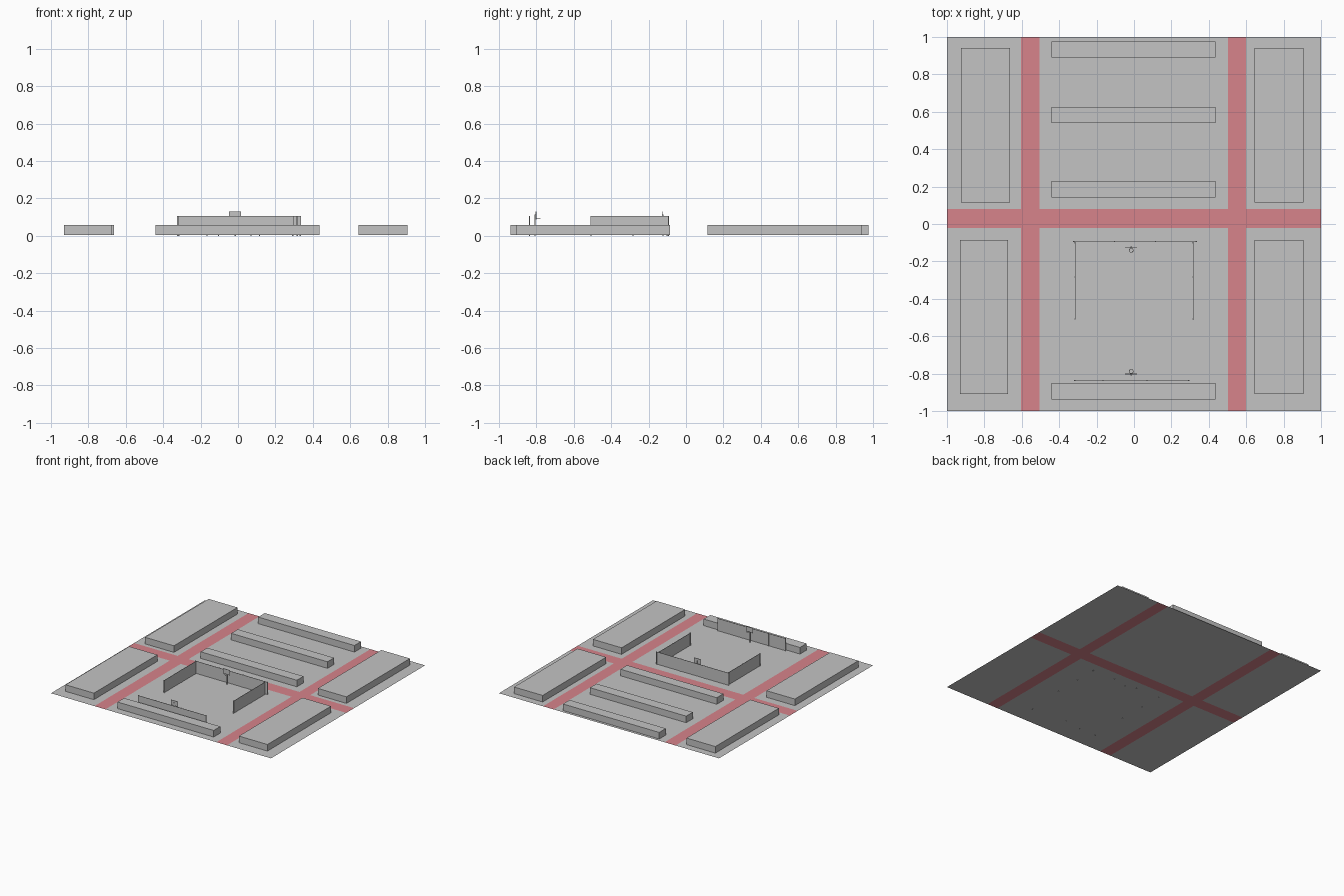
import bpy
import bmesh
from math import radians
from mathutils import Matrix, Vector

if "Cube" in bpy.data.objects:
    bpy.data.objects.remove(bpy.data.objects["Cube"], do_unlink=True)


def make_material(name, color):
    mat = bpy.data.materials.new(name)
    mat.use_nodes = True
    mat.diffuse_color = color
    mat.node_tree.nodes["Principled BSDF"].inputs["Base Color"].default_value = color
    return mat


grey = make_material("light grey", (0.55, 0.55, 0.55, 1))
red = make_material("road red", (0.68, 0.23, 0.26, 1))
GROUND = 0.003


def finish(bm, name, mats=(grey,)):
    mesh = bpy.data.meshes.new(name)
    bm.to_mesh(mesh)
    bm.free()
    for mat in mats:
        mesh.materials.append(mat)
    obj = bpy.data.objects.new(name, mesh)
    bpy.context.collection.objects.link(obj)
    return obj


def add_box(bm, x, y, z, open_bottom=False):
    lo, hi = Vector((x[0], y[0], z[0])), Vector((x[1], y[1], z[1]))
    matrix = Matrix.Translation((lo + hi) / 2) @ Matrix.Diagonal((*(hi - lo), 1))
    verts = bmesh.ops.create_cube(bm, size=1, matrix=matrix)["verts"]
    if open_bottom:
        faces = {f for v in verts for f in v.link_faces}
        bottom = min(faces, key=lambda f: f.calc_center_median().z)
        bmesh.ops.delete(bm, geom=[bottom], context='FACES_ONLY')


# Ground sheet, split along the road edges
xs = (-1, -0.605, -0.505, 0.503, 0.6, 1)
ys = (-1, -0.022, 0.08, 1)
bm = bmesh.new()
grid = [[bm.verts.new((x, y, GROUND)) for x in xs] for y in ys]
for j in range(len(ys) - 1):
    for i in range(len(xs) - 1):
        face = bm.faces.new((grid[j][i], grid[j][i + 1],
                             grid[j + 1][i + 1], grid[j + 1][i]))
        face.material_index = int(i % 2 == 1 or j == 1)
finish(bm, "ground", (grey, red))

# Building blocks at the corners and long rows in the middle
blocks = {
    "back_right_block": ((-0.925, -0.663), (0.115, 0.94)),
    "back_left_block": ((0.645, 0.905), (0.115, 0.94)),
    "front_right_block": ((-0.93, -0.673), (-0.91, -0.085)),
    "front_left_block": ((0.645, 0.905), (-0.91, -0.085)),
}
for n, y in enumerate((-0.937, 0.143, 0.54, 0.89)):
    blocks[f"long_row_{n + 1}"] = ((-0.44, 0.435), (y, y + 0.086))
for name, (x, y) in blocks.items():
    bm = bmesh.new()
    add_box(bm, x, y, (GROUND, 0.057), open_bottom=True)
    finish(bm, name)


# Court fences: thin panels with a post at every stop
def fence(name, axis, fixed, stops, panel=0.0015, post=0.003):
    bm = bmesh.new()
    across = (fixed - panel, fixed + panel)
    along = (stops[0], stops[-1])
    x, y = (along, across) if axis == "x" else (across, along)
    add_box(bm, x, y, (GROUND + 0.001, 0.105))
    for s in stops:
        px, py = (s, fixed) if axis == "x" else (fixed, s)
        add_box(bm, (px - post, px + post), (py - post, py + post), (0, 0.107))
    finish(bm, name)


fence("back_fence", "x", -0.094, (-0.322, -0.104, 0.114, 0.333))
fence("front_fence", "x", -0.837, (-0.317, -0.165, 0.07, 0.293))
fence("right_fence", "y", -0.315, (-0.508, -0.283, -0.1))
fence("left_fence", "y", 0.317, (-0.508, -0.283, -0.1))


# Basketball hoops: post, board and ring facing into the court
def hoop(name, y, facing, x=-0.015):
    bm = bmesh.new()
    back = y - facing * 0.005
    add_box(bm, (x - 0.003, x + 0.003), (back - 0.003, back + 0.003), (0, 0.115))
    add_box(bm, (x - 0.032, x + 0.032), (y - 0.002, y + 0.002), (0.088, 0.13))
    finish(bm, name + "_stand")
    bpy.ops.mesh.primitive_torus_add(
        major_radius=0.011, minor_radius=0.0015, major_segments=12,
        minor_segments=4, location=(x, y + facing * 0.014, 0.092),
        rotation=(0, 0, radians(15)))
    ring = bpy.context.object
    ring.name = name + "_ring"
    ring.data.materials.append(grey)


hoop("back_hoop", -0.127, -1)
hoop("front_hoop", -0.802, 1)
